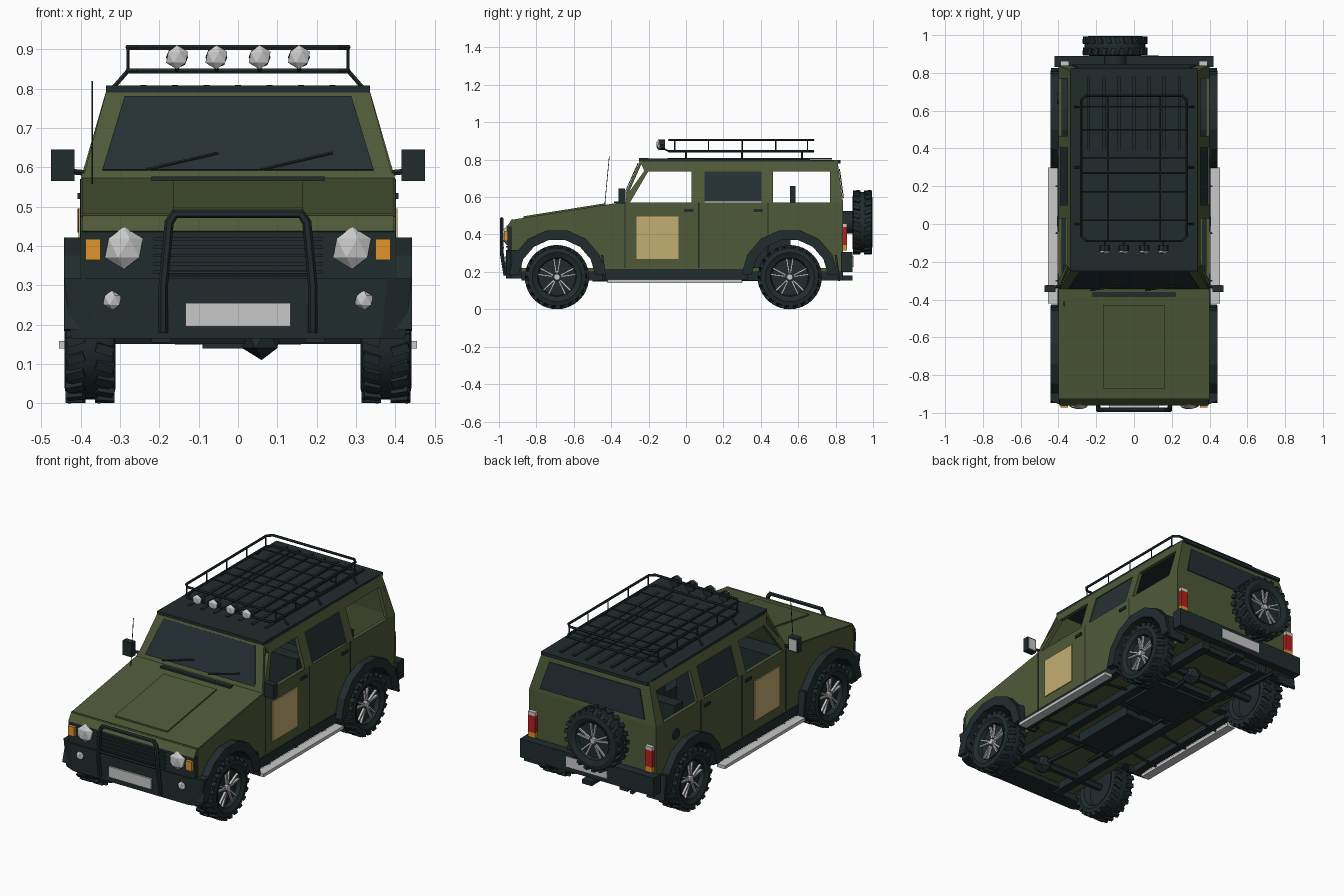
import bpy, bmesh, math
from mathutils import Matrix, Vector

cube = bpy.data.objects.get("Cube")
if cube:
    bpy.data.objects.remove(cube)


def material(name, r, g, b):
    m = bpy.data.materials.new(name)
    m.use_nodes = True
    m.diffuse_color = (r, g, b, 1)
    m.node_tree.nodes["Principled BSDF"].inputs["Base Color"].default_value = (r, g, b, 1)
    return m


OLIVE = material("olive paint", .078, .1, .04)
DARK = material("dark trim", .015, .025, .027)
GLASS = material("dark glass", .018, .029, .034)
METAL = material("light metal", .58, .58, .58)
TAN = material("tan panel", .56, .42, .17)
ORANGE = material("orange lens", .75, .3, .025)
RED = material("red lens", .45, .015, .015)


def finish(name, bm, mat, matrix=None, smooth=False):
    bmesh.ops.remove_doubles(bm, verts=bm.verts, dist=1e-5)
    bmesh.ops.recalc_face_normals(bm, faces=bm.faces)
    me = bpy.data.meshes.new(name)
    bm.to_mesh(me)
    bm.free()
    me.materials.append(mat)
    if smooth:
        for p in me.polygons:
            p.use_smooth = True
        me.set_sharp_from_angle(angle=.6)
    ob = bpy.data.objects.new(name, me)
    bpy.context.collection.objects.link(ob)
    if matrix:
        ob.matrix_world = matrix
    return ob


def loft(name, a, b, mat):
    """Solid between two matching outlines."""
    bm = bmesh.new()
    va, vb = [[bm.verts.new(p) for p in ring] for ring in (a, b)]
    bm.faces.new(va)
    bm.faces.new(vb)
    for i in range(len(va)):
        j = (i + 1) % len(va)
        bm.faces.new((va[i], va[j], vb[j], vb[i]))
    return finish(name, bm, mat)


def box(name, x, y, z, mat):
    a, b = [[(x[0], y[0], h), (x[1], y[0], h), (x[1], y[1], h), (x[0], y[1], h)] for h in z]
    return loft(name, a, b, mat)


def prism(name, yz, x0, x1, mat):
    return loft(name, [(x0, *p) for p in yz], [(x1, *p) for p in yz], mat)


def skin(z):
    """Half width of the body side, leaning in above the belt line."""
    return .40 - max(0, z - .57) * .29


def panel(name, yz, s, mat, out=0, thick=.02):
    return loft(name, [(s * (skin(z) + out), y, z) for y, z in yz],
                [(s * (skin(z) + out - thick), y, z) for y, z in yz], mat)


def plate(name, quad, mat, shift):
    return loft(name, quad, [tuple(Vector(p) + Vector(shift)) for p in quad], mat)


def tube(name, pts, r, mat, cyclic=False):
    cu = bpy.data.curves.new(name, 'CURVE')
    cu.dimensions = '3D'
    cu.bevel_depth, cu.bevel_resolution, cu.use_fill_caps = r, 1, True
    sp = cu.splines.new('POLY')
    sp.points.add(len(pts) - 1)
    for p, co in zip(sp.points, pts):
        p.co = (*co, 1)
    sp.use_cyclic_u = cyclic
    tmp = bpy.data.objects.new(name, cu)
    bm = bmesh.new()
    bm.from_mesh(bpy.data.meshes.new_from_object(tmp))
    bpy.data.objects.remove(tmp)
    return finish(name, bm, mat, smooth=True)


def lathe(name, profile, mat, matrix, n=24, closed=False):
    """Spin (x, radius) points about the x axis."""
    bm = bmesh.new()
    vs = [bm.verts.new((x, 0, r)) for x, r in profile]
    es = [bm.edges.new(e) for e in zip(vs, vs[1:] + (vs[:1] if closed else []))]
    bmesh.ops.spin(bm, geom=vs + es, axis=(1, 0, 0), cent=(0, 0, 0), angle=math.tau, steps=n)
    return finish(name, bm, mat, matrix, True)


def disc(name, centre, r, half, axis, mat, n=12):
    turn = Matrix.Rotation(math.pi / 2, 4, 'Z') if axis == 'Y' else Matrix()
    return lathe(name, [(-half, 0), (-half, r), (half, r), (half, 0)], mat,
                 Matrix.Translation(centre) @ turn, n)


def lamp(name, centre, r, depth):
    bm = bmesh.new()
    bmesh.ops.create_icosphere(bm, subdivisions=1, radius=r)
    bmesh.ops.scale(bm, vec=(1, depth, 1), verts=bm.verts)
    return finish(name, bm, METAL, Matrix.Translation(centre))


def blocks(name, places, mat, matrix):
    bm = bmesh.new()
    for m in places:
        bmesh.ops.create_cube(bm, size=1, matrix=m)
    return finish(name, bm, mat, matrix)


def block(angle, x, r, size, twist=0):
    return (Matrix.Rotation(angle, 4, 'X') @ Matrix.Translation((x, 0, r))
            @ Matrix.Rotation(twist, 4, 'Z') @ Matrix.Diagonal((*size, 1)))


def wheel(name, centre, turn, width=1):
    m = Matrix.Translation(centre) @ Matrix.Rotation(turn, 4, 'Z') @ Matrix.Diagonal((width, 1, 1, 1))
    half = [(.055, .112), (.065, .132), (.06, .154), (.045, .162)]
    lathe(name + "_tyre", half + [(-x, r) for x, r in reversed(half)], DARK, m, 28, True)
    step = math.tau / 22
    blocks(name + "_tread", [block((i + .25 * s) * step, s * .037, .161, (.045, .024, .02), s * .3)
                             for i in range(22) for s in (-1, 1)], DARK, m)
    lathe(name + "_rim", [(.058, .113), (.054, .104), (.03, .098), (.03, 0)], DARK, m)
    lathe(name + "_rim_back", [(-.055, .113), (-.02, .1), (-.02, 0)], DARK, m)
    blocks(name + "_spokes", [block(i * math.tau / 5 + s * .17, .04, .062, (.012, .009, .078))
                              for i in range(5) for s in (-1, 1)], METAL, m)
    lathe(name + "_hub", [(.03, .02), (.05, .016), (.05, 0)], METAL, m, 10)


FRONT, REAR = -.69, .555


def arch(cy, r, n=7, start=0):
    return [(cy + r * math.cos(a), .17 + r * math.sin(a))
            for a in (math.radians(start + i * (180 - 2 * start) / (n - 1)) for i in range(n))]


# Both sides of the body
lower = ([(-.93, .475), (-.345, .57), (.84, .57), (.84, .2)] + arch(REAR, .225, start=8)
         + arch(FRONT, .225, start=8) + [(-.93, .24)])
frames = {
    "roof_rail": [(-.245, .79), (.81, .79), (.817, .738), (-.222, .738)],
    "front_pillar": [(-.345, .57), (-.3, .57), (-.2, .74), (-.223, .74)],
    "door_pillar": [(.03, .57), (.1, .57), (.1, .74), (.03, .74)],
    "middle_pillar": [(.405, .57), (.465, .57), (.465, .74), (.405, .74)],
    "rear_pillar": [(.77, .57), (.84, .57), (.817, .74), (.77, .74)],
}
for s, side in ((1, "left_"), (-1, "right_")):
    panel(side + "body_side", lower, s, OLIVE)
    for name, yz in frames.items():
        panel(side + name, yz, s, OLIVE)
    panel(side + "rear_door_glass", [(.1, .575), (.405, .575), (.405, .74), (.1, .74)], s, GLASS, -.006, .008)
    panel(side + "door_panel", [(-.265, .27), (-.04, .27), (-.04, .495), (-.265, .495)], s, TAN, .005, .008)
    for y in (-.33, .065, .435):
        panel(side + "door_seam", [(y, .22), (y + .006, .22), (y + .006, .57), (y, .57)], s, DARK, .002, .005)
    for y in (-.01, .36):
        panel(side + "door_handle", [(y, .52), (y + .05, .52), (y + .05, .535), (y, .535)], s, DARK, .008, .01)

    # Flared arches, wheels and mud flaps
    for cy, end in ((FRONT, "front_"), (REAR, "rear_")):
        prism(side + end + "wheel_arch", arch(cy, .258, 8, 4) + arch(cy, .205, 8, 4)[::-1], s * .3, s * .442, DARK)
        wheel(side + end + "wheel", (s * .376, cy, .172), 0 if s > 0 else math.pi)
    for y in (-.455, .795):
        prism(side + "mud_flap", [(y, .29), (y + .012, .29), (y + .03, .15), (y + .018, .15)], s * .33, s * .44, DARK)

    # Sill and side step
    box(side + "sill", (s * .36, s * .405), (-.45, .33), (.16, .215), DARK)
    box(side + "side_step", (s * .405, s * .455), (-.42, .3), (.14, .158), METAL)
    for y in (-.3, -.05, .2):
        tube(side + "step_bracket", [(s * .2, y, .18), (s * .43, y, .15)], .007, DARK)

    # Mirror
    box(side + "mirror", (s * .416, s * .475), (-.36, -.325), (.565, .645), DARK)
    box(side + "mirror_glass", (s * .422, s * .469), (-.325, -.322), (.573, .637), METAL)
    tube(side + "mirror_arm", [(s * .38, -.32, .585), (s * .43, -.34, .59)], .008, DARK)

    # Lights
    lamp(side + "headlight", (s * .29, -.957, .395), .054, .5)
    box(side + "turn_signal", (s * .35, s * .388), (-.972, -.95), (.365, .418), ORANGE)
    lamp(side + "fog_light", (s * .32, -.96, .262), .026, .6)
    for part, z0, z1, mat in (("amber", .315, .345, ORANGE), ("red", .345, .44, RED), ("reverse", .44, .46, METAL)):
        box(side + part + "_tail_light", (s * .345, s * .39), (.835, .862), (z0, z1), mat)

    # Chassis rails
    box(side + "chassis_rail", (s * .17, s * .22), (-.88, .84), (.155, .2), DARK)
    box(side + "front_seat", (s * .06, s * .3), (-.08, .16), (.22, .36), DARK)
    box(side + "front_seat_back", (s * .06, s * .3), (.1, .17), (.34, .57), DARK)

# Hood, nose and floor
plate("hood", [(-.395, -.935, .478), (.395, -.935, .478), (.395, -.34, .573), (-.395, -.34, .573)], OLIVE, (0, 0, -.02))
plate("hood_bulge", [(-.165, -.87, .497), (.165, -.87, .497), (.165, -.43, .567), (-.165, -.43, .567)], OLIVE, (0, 0, -.012))
plate("nose_lip", [(-.395, -.96, .438), (.395, -.96, .438), (.395, -.93, .483), (-.395, -.93, .483)], OLIVE, (0, .02, -.01))
box("cowl_vent", (-.22, .22), (-.385, -.36), (.567, .577), DARK)
box("grille", (-.398, .398), (-.955, -.9), (.31, .442), DARK)
for i in range(5):
    box("grille_slat", (-.215, .215), (-.962, -.95), (.33 + i * .021, .338 + i * .021), DARK)
box("floor", (-.385, .385), (-.46, .33), (.195, .215), OLIVE)
for y0, y1 in ((-.92, -.46), (.33, .84)):
    box("end_floor", (-.31, .31), (y0, y1), (.2, .22), OLIVE)
box("dashboard", (-.375, .375), (-.34, -.22), (.25, .565), DARK)
box("rear_bench", (-.33, .33), (.36, .56), (.22, .42), DARK)
box("bench_back", (-.33, .33), (.5, .57), (.4, .57), DARK)
box("bench_headrest", (-.05, .05), (.555, .585), (.57, .66), DARK)

# Windscreen, tailgate and roof
screen = [(-.395, -.345, .57), (.395, -.345, .57), (.333, -.243, .8), (-.333, -.243, .8)]
plate("windscreen_frame", screen, OLIVE, (0, .015, 0))
plate("windscreen", [(-.345, -.338, .592), (.345, -.338, .592), (.288, -.254, .78), (-.288, -.254, .78)], GLASS, (0, -.004, .002))
for x in (-.23, .06):
    tube("wiper", [(x, -.35, .595), (x + .18, -.328, .637)], .004, DARK)
box("tailgate", (-.4, .4), (.82, .84), (.2, .57), OLIVE)
plate("rear_frame", [(-.4, .84, .57), (.4, .84, .57), (.335, .81, .795), (-.335, .81, .795)], OLIVE, (0, -.02, 0))
plate("rear_glass", [(-.33, .839, .595), (.33, .839, .595), (.285, .818, .75), (-.285, .818, .75)], GLASS, (0, .005, 0))
plate("roof", [(-.335, -.25, .808), (.335, -.25, .808), (.335, .825, .798), (-.335, .825, .798)], DARK, (0, 0, -.018))
for i in range(7):
    x = -.24 + i * .08
    box("roof_rib", (x - .008, x + .008), (-.1, .78), (.8, .81), DARK)

# Bumpers, number plates and bull bar
nose = [(-.442, -.88), (-.442, -.935), (-.38, -.962), (.38, -.962), (.442, -.935), (.442, -.88)]
loft("front_bumper", [(x * .96, y, .165) for x, y in nose], [(x, y, .318) for x, y in nose], DARK)
box("front_number_plate", (-.133, .133), (-.972, -.96), (.195, .255), METAL)
box("rear_bumper", (-.42, .42), (.83, .89), (.2, .305), DARK)
box("rear_number_plate", (-.13, .13), (.885, .896), (.225, .285), METAL)
tube("bull_bar_hoop", [(-.19, -.965, .18), (-.19, -.985, .3), (-.175, -.985, .46), (-.16, -.985, .482), (.16, -.985, .482),
                       (.175, -.985, .46), (.19, -.985, .3), (.19, -.965, .18)], .012, DARK)
tube("bull_bar_cross", [(-.19, -.98, .33), (.19, -.98, .33)], .008, DARK)
box("tow_hitch", (-.03, .03), (.8, .89), (.155, .18), DARK)

# Spare wheel, fuel cap and aerial
wheel("spare_wheel", (-.1, .943, .465), math.pi / 2, .82)
disc("spare_mount", (-.1, .87, .465), .06, .04, 'Y', DARK)
disc("fuel_cap", (-.402, .665, .465), .03, .006, 'X', DARK)
tube("aerial", [(-.37, -.435, .55), (-.37, -.41, .82)], .002, DARK)

# Running gear
for name, y in (("front_axle", FRONT), ("rear_axle", REAR)):
    tube(name, [(-.34, y, .17), (.34, y, .17)], .022, DARK)
    lamp(name + "_differential", (.06, y, .165), .055, 1).data.materials[0] = DARK
tube("drive_shaft", [(.06, FRONT, .165), (0, -.1, .175), (.06, REAR, .165)], .013, DARK)
tube("exhaust", [(-.1, -.5, .16), (-.12, .3, .16), (-.26, .45, .19), (-.26, .86, .17)], .012, DARK)
box("gearbox", (-.09, .09), (-.35, .05), (.14, .2), DARK)
box("fuel_tank", (-.16, .16), (.12, .4), (.15, .2), DARK)
for y in (-.85, -.4, .08, .42, .8):
    box("chassis_cross", (-.2, .2), (y - .02, y + .02), (.165, .195), DARK)

# Roof rack with lamps
for z in (.845, .905):
    tube("rack_rail", [(-.255, -.09, z), (.255, -.09, z), (.28, -.065, z), (.28, .655, z), (.255, .68, z),
                       (-.255, .68, z), (-.28, .655, z), (-.28, -.065, z)], .007, DARK, True)
for y in (.02, .17, .27, .35, .5, .62):
    tube("rack_slat", [(-.28, y, .845), (.28, y, .845)], .004, DARK)
for x in (-.14, .14):
    tube("rack_runner", [(x, -.09, .843), (x, .68, .843)], .004, DARK)
for s in (-1, 1):
    for y in (-.06, .12, .3, .48, .65):
        tube("rack_post", [(s * .28, y, .845), (s * .28, y, .905)], .004, DARK)
    for y in (0, .3, .62):
        tube("rack_foot", [(s * .28, y, .845), (s * .315, y, .805)], .006, DARK)
for x in (-.155, -.055, .055, .155):
    disc("roof_lamp_housing", (x, -.127, .88), .028, .016, 'Y', DARK, 8)
    lamp("roof_lamp", (x, -.145, .88), .031, .5)
    tube("roof_lamp_bracket", [(x, -.125, .86), (x, -.09, .845)], .005, DARK)
